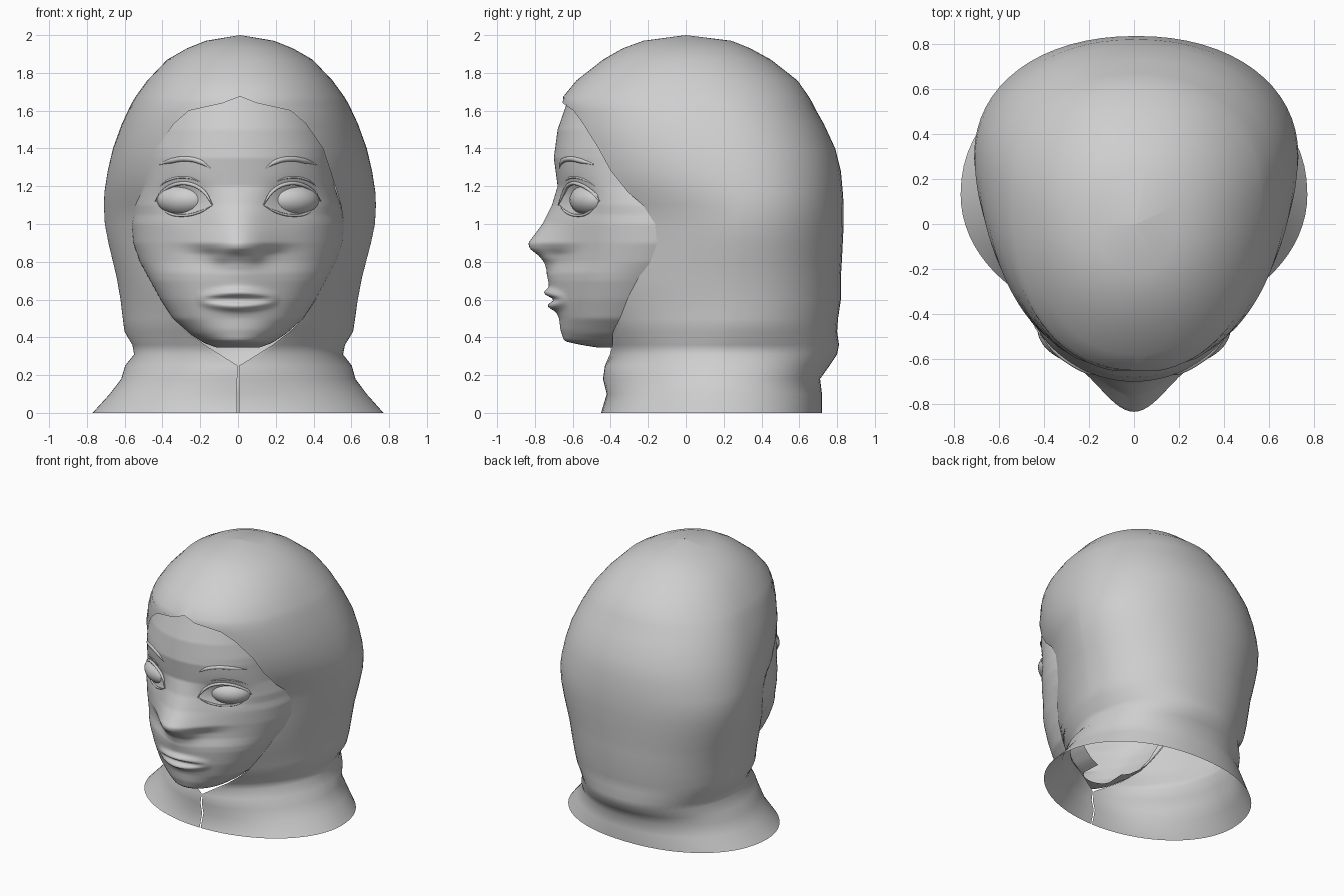
import bpy, bmesh
from math import sin, cos, asin, pi, exp, sqrt, radians

cube = bpy.data.objects.get("Cube")
if cube:
    bpy.data.objects.remove(cube, do_unlink=True)

GREY = (0.62, 0.62, 0.62, 1)
grey = bpy.data.materials.new("plain_grey")
grey.use_nodes = True
grey.diffuse_color = GREY
grey.node_tree.nodes["Principled BSDF"].inputs["Base Color"].default_value = GREY
grey.node_tree.nodes["Principled BSDF"].inputs["Roughness"].default_value = 0.7


def interp(points, z):
    """Piecewise linear value of a profile at a height."""
    if z <= points[0][0]:
        return points[0][1]
    for (za, a), (zb, b) in zip(points, points[1:]):
        if z <= zb:
            return a + (b - a) * (z - za) / (zb - za)
    return points[-1][1]


def add_object(name, mesh):
    obj = bpy.data.objects.new(name, mesh)
    bpy.context.collection.objects.link(obj)
    if not mesh.materials:
        mesh.materials.append(grey)
    for poly in mesh.polygons:
        poly.use_smooth = True
    return obj


def loft(name, rows):
    """Skin a grid of points, welding the ones that coincide."""
    bm = bmesh.new()
    grid = [[bm.verts.new(p) for p in row] for row in rows]
    for low, high in zip(grid, grid[1:]):
        for i in range(len(low) - 1):
            bm.faces.new((low[i], low[i + 1], high[i + 1], high[i]))
    bmesh.ops.remove_doubles(bm, verts=bm.verts, dist=0.001)
    bmesh.ops.recalc_face_normals(bm, faces=bm.faces)
    mesh = bpy.data.meshes.new(name)
    bm.to_mesh(mesh)
    bm.free()
    return add_object(name, mesh)


# Headscarf: height, half width, front y, back y
SCARF = [
    (0, .77, -.45, .72), (.1, .68, -.42, .72), (.18, .62, -.44, .71),
    (.25, .6, -.43, .76), (.31, .553, -.42, .80), (.36, .563, -.44, .81),
    (.43, .605, -.5, .80), (.5, .615, -.54, .805), (.6, .628, -.6, .82),
    (.72, .65, -.65, .82), (.8, .67, -.65, .825), (.9, .695, -.65, .83),
    (1, .715, -.65, .835), (1.1, .72, -.65, .835), (1.17, .717, -.65, .83),
    (1.28, .7, -.66, .82), (1.4, .672, -.66, .79), (1.53, .625, -.665, .73),
    (1.6, .592, -.665, .69), (1.64, .573, -.66, .67), (1.675, .552, -.65, .65),
    (1.76, .49, -.58, .59), (1.87, .385, -.44, .45), (1.93, .28, -.335, .34),
    (1.97, .18, -.225, .24), (2, .001, -.001, .001)]
# Half width of the face opening, narrowing to a slit on the collar
OPENING = [(0, .004), (.18, .006), (.25, .004), (.31, .1), (.36, .18), (.43, .27),
           (.5, .34), (.6, .405), (.72, .455), (.8, .51), (.9, .54), (1, .55),
           (1.1, .535), (1.17, .515), (1.4, .44), (1.53, .35), (1.6, .27), (1.64, .09),
           (1.675, 0)]
WIDEST_Y = [(0, .13), (.3, .2), (.5, .27), (1.1, .3), (1.4, .22), (1.6, .15),
            (1.8, .05), (2, 0)]
ROUNDNESS = [(0, 2), (.3, 1.8), (.5, 1.7), (.8, 1.56), (1.05, 1.52), (1.17, 1.78),
             (1.4, 2.1), (1.6, 2.2), (2, 2)]
BACK_POWER = 2.15


def scarf_row(z, width, front, back):
    mid, power = interp(WIDEST_Y, z), interp(ROUNDNESS, z)
    start = asin((interp(OPENING, z) / width) ** (power / 2))
    half = []
    for i in range(21):
        t = start + (pi / 2 - start) * i / 20
        x = width * sin(t) ** (2 / power)
        half.append((x, mid - (mid - front) * max(cos(t), 0) ** (2 / power)))
    for i in range(1, 17):
        t = pi / 2 * i / 16
        x = width * max(cos(t), 0) ** (2 / BACK_POWER)
        half.append((x, mid + (back - mid) * sin(t) ** (2 / BACK_POWER)))
    half[-1] = (0, back)
    ring = half + [(-x, y) for x, y in reversed(half[:-1])]
    return [(x + .01 * min(z, 1), y, z) for x, y in ring]


loft("headscarf", [scarf_row(*row) for row in SCARF])

# Face: profiles of width, side edge, centre line and nose by height
FACE_WIDTH = [(.345, .11), (.37, .18), (.42, .255), (.5, .345), (.6, .41), (.7, .465),
              (.8, .52), (.9, .555), (1, .562), (1.1, .545), (1.2, .51), (1.4, .5),
              (1.6, .45), (1.7, .4)]
FACE_EDGE = [(.345, -.38), (.5, -.33), (.7, -.25), (.8, -.16), (.9, -.12),
             (1.05, -.12), (1.2, -.22), (1.7, -.2)]
CENTRE = [(.345, -.46), (.36, -.56), (.38, -.645), (.44, -.665), (.52, -.675),
          (.6, -.685), (.74, -.69), (.8, -.67), (.9, -.66), (1, -.66), (1.2, -.68),
          (1.35, -.7), (1.5, -.68), (1.7, -.61)]
NOSE = [(.5, 0), (.6, .025), (.75, .05), (.79, .075), (.83, .11), (.87, .165), (.9, .175),
        (1, .1), (1.1, .04), (1.2, 0)]
NOSE_WIDTH = [(.7, .17), (.78, .14), (.84, .14), (.9, .19), (1.1, .17)]


def bump(d, size):
    return exp(-(d / size) ** 2)


def face_y(x, z):
    x = abs(x)
    width, edge = interp(FACE_WIDTH, z), interp(FACE_EDGE, z)
    side = sqrt(max(0, 1 - (x / width) ** 2))
    y = edge + (interp(CENTRE, z) - edge) * side
    y -= interp(NOSE, z) * bump(x, interp(NOSE_WIDTH, z))
    y -= .015 * bump(x - .09, .04) * bump(z - .83, .035)   # nostril wings
    mouth = max(0, 1 - (x / .22) ** 2)
    y -= .035 * mouth * bump(z - .606 - .03 * mouth, .022)  # upper lip
    y -= .035 * mouth * bump(z - .594 + .03 * mouth, .022)  # lower lip
    y += .012 * mouth * bump(z - .6, .012)                  # parting of the lips
    y += .04 * bump(x - .29, .12) * bump(z - 1.13, .08)     # eye socket
    return y


def face_row(z):
    width, edge = interp(FACE_WIDTH, z), interp(FACE_EDGE, z)
    row = []
    for i in range(-40, 41):
        x = width * sin(pi / 2 * i / 40)
        row.append((x, face_y(x, z), z))
    tuck = (width * .93, edge + .12, z)
    return [(-tuck[0], tuck[1], z)] + row + [tuck]


STEPS = 124
loft("face", [face_row(.345 + 1.34 * i / STEPS) for i in range(STEPS + 1)])


def ridge(name, points, side, radius, lift):
    """Tapered tube lying on the face."""
    curve = bpy.data.curves.new(name, "CURVE")
    curve.dimensions = "3D"
    curve.bevel_depth = radius
    curve.bevel_resolution = 2
    curve.resolution_u = 6
    spline = curve.splines.new("BEZIER")
    spline.bezier_points.add(len(points) - 1)
    for i, (bp, (x, z)) in enumerate(zip(spline.bezier_points, points)):
        bp.co = (side * x, face_y(x, z) - lift, z)
        bp.handle_left_type = bp.handle_right_type = "AUTO"
        bp.radius = .25 if i in (0, len(points) - 1) else 1
    temp = bpy.data.objects.new(name, curve)
    bpy.context.collection.objects.link(temp)
    graph = bpy.context.evaluated_depsgraph_get()
    mesh = bpy.data.meshes.new_from_object(temp.evaluated_get(graph))
    bpy.data.objects.remove(temp, do_unlink=True)
    add_object(name, mesh)


UPPER_LID = [(.135, 1.1), (.18, 1.17), (.25, 1.21), (.33, 1.21), (.4, 1.17), (.44, 1.12)]
LOWER_LID = [(.135, 1.1), (.2, 1.065), (.29, 1.045), (.37, 1.06), (.43, 1.12)]
LID_FOLD = [(.18, 1.215), (.26, 1.245), (.36, 1.235), (.42, 1.195)]
BROW = [(.145, 1.295), (.2, 1.33), (.28, 1.345), (.35, 1.335), (.415, 1.315)]

# Eyes, lids and brows on both sides
for side, label in ((1, "left"), (-1, "right")):
    mesh = bpy.data.meshes.new(label + "_eyeball")
    bm = bmesh.new()
    bmesh.ops.create_uvsphere(bm, u_segments=32, v_segments=20, radius=1)
    bmesh.ops.scale(bm, vec=(.148, .1, .086), verts=bm.verts)
    bm.to_mesh(mesh)
    bm.free()
    eye = add_object(label + "_eyeball", mesh)
    eye.location = (side * .29, -.505, 1.128)
    eye.rotation_euler = (0, 0, side * radians(28))
    ridge(label + "_upper_lid", UPPER_LID, side, .01, .008)
    ridge(label + "_lower_lid", LOWER_LID, side, .007, .002)
    ridge(label + "_lid_fold", LID_FOLD, side, .006, -.002)
    ridge(label + "_eyebrow", BROW, side, .014, -.003)
